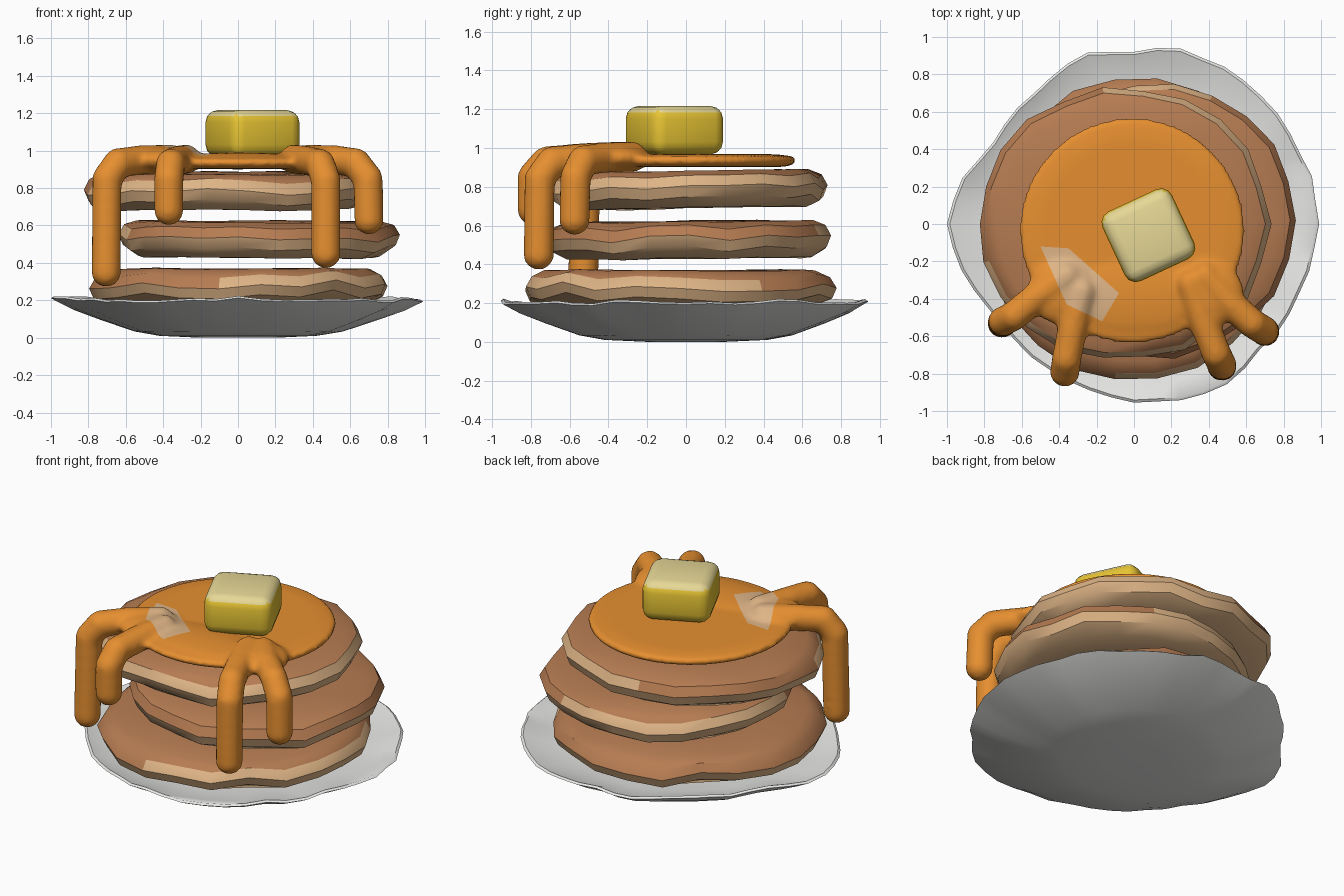
import bpy, bmesh, math, random
from mathutils import Vector, Matrix

random.seed(4)
if "Cube" in bpy.data.objects:
    bpy.data.objects.remove(bpy.data.objects["Cube"])


def material(name, rgb):
    lin = [((c / 255 + 0.055) / 1.055) ** 2.4 for c in rgb] + [1]
    m = bpy.data.materials.new(name)
    m.use_nodes = True
    m.diffuse_color = lin
    m.node_tree.nodes["Principled BSDF"].inputs["Base Color"].default_value = lin
    return m


WHITE = material("plate white", (231, 231, 229))
BROWN = material("griddled brown", (182, 124, 82))
TAN = material("batter tan", (222, 180, 134))
AMBER = material("syrup amber", (230, 143, 48))
YELLOW = material("butter yellow", (232, 197, 52))
CREAM = material("butter cream", (231, 216, 150))


def finish(bm, name, mats, angle=40):
    bmesh.ops.recalc_face_normals(bm, faces=bm.faces)
    mesh = bpy.data.meshes.new(name)
    bm.to_mesh(mesh)
    bm.free()
    for m in mats:
        mesh.materials.append(m)
    obj = bpy.data.objects.new(name, mesh)
    bpy.context.collection.objects.link(obj)
    bpy.ops.object.select_all(action="DESELECT")
    obj.select_set(True)
    bpy.context.view_layer.objects.active = obj
    bpy.ops.object.shade_smooth_by_angle(angle=math.radians(angle))
    return obj


def loft(bm, count, rings, place):
    """Stack closed rings, capping both ends; returns the bands of faces."""
    loops = [[bm.verts.new(place(ring, 2 * math.pi * i / count, i))
              for i in range(count)] for ring in rings]
    bands = []
    for a, b in zip(loops, loops[1:]):
        bands.append([bm.faces.new((a[i], a[(i + 1) % count], b[(i + 1) % count], b[i]))
                      for i in range(count)])
    bm.faces.new(loops[0])
    bands.append([bm.faces.new(loops[-1])])
    return bands


# Plate: shallow dish with a chipped, uneven rim
RIM = [.99, .985, .965, .965, .97, .97, .92, .95, .90, .88, .87, .95,
       1.0, .955, .90, .89, .90, .92, .955, .975, .99, .95, .96, .97]
N = len(RIM) * 2
rim_r, rim_z = [], []
for i in range(N):
    r = (RIM[i // 2] + RIM[(i + i % 2) // 2 % len(RIM)]) / 2
    rim_r.append(r + (random.uniform(-.012, .008) if i % 2 else 0))
    rim_z.append(random.uniform(-.018, .008))


def plate_point(ring, a, i):
    r, z, rough = ring
    radius = r * (1 + (rim_r[i] - 1) * rough)
    return (radius * math.cos(a), radius * math.sin(a), z + rim_z[i] * rough)


bm = bmesh.new()
loft(bm, N, [(.2, 0, 0), (.42, .01, 0), (.56, .035, .2), (.75, .1, .5), (.9, .155, .8),
             (1, .205, 1), (.985, .215, 1), (.88, .185, .7), (.7, .155, .3), (.3, .14, 0)],
     plate_point)
finish(bm, "plate", [WHITE], 50)


# Pancakes: flat rounded discs, browned tops and pale edges
def pancake(name, centre, rx, ry, half, tilt, brown_at, brown_span):
    count = 22
    wob = [random.uniform(-.02, .015) for _ in range(count)]
    lift = [random.uniform(-.025, .025) for _ in range(count)]

    def point(ring, a, i):
        s, h, edge = ring
        s += wob[i] * edge
        x, y = rx * s * math.cos(a), ry * s * math.sin(a)
        z = h * half + lift[i] * edge + tilt[0] * x + tilt[1] * y
        return Vector((x, y, z)) + Vector(centre)

    bm = bmesh.new()
    bands = loft(bm, count, [(.5, -1, 0), (.86, -1, .3), (.97, -.55, 1), (1, .05, 1),
                             (.96, .65, .8), (.87, 1, .2), (.5, 1, 0)], point)
    for k, band in enumerate(bands):
        for f in band:
            c = f.calc_center_median() - Vector(centre)
            away = abs((math.atan2(c.y, c.x) - brown_at + math.pi) % (2 * math.pi) - math.pi)
            browned = away < brown_span
            f.material_index = 0 if k >= 4 or (browned and k == 3) else 1
    finish(bm, name, [BROWN, TAN], 35)


pancake("bottom_pancake", (.01, -.035, .28), .80, .81, .09, (0, 0), 2.6, 1.9)
pancake("middle_pancake", (.11, .02, .525), .75, .74, .095, (-.005, .01), -.9, 2.0)
pancake("top_pancake", (-.055, 0, .785), .78, .73, .095, (0, .015), 2.6, .8)


# Syrup: a pool with four drips, fused into one smooth skin
bm = bmesh.new()
loft(bm, 48, [(.55, .903), (.59, .915), (.605, .935), (.59, .957), (.5, .968)],
     lambda ring, a, i: (ring[0] * math.cos(a) - .01,
                         ring[0] * math.sin(a) - .035, ring[1]))


def blob(centre, size):
    m = Matrix.Translation(centre) @ Matrix.Diagonal((*size, 1))
    bmesh.ops.create_icosphere(bm, subdivisions=3, radius=1, matrix=m)


DRIPS = [
    [(-.36, -.28, .955), (-.52, -.39, .95), (-.64, -.49, .935), (-.70, -.52, .85), (-.705, -.53, .35)],
    [(-.28, -.36, .955), (-.33, -.56, .945), (-.36, -.72, .93), (-.37, -.79, .85), (-.37, -.79, .68)],
    [(.30, -.32, .955), (.38, -.54, .945), (.44, -.69, .93), (.47, -.755, .84), (.47, -.76, .45)],
    [(.38, -.28, .955), (.52, -.43, .95), (.63, -.53, .935), (.695, -.57, .85), (.70, -.575, .63)],
]
for path in DRIPS:
    for a, b in zip(path, path[1:]):
        a, b = Vector(a), Vector(b)
        steps = math.ceil((b - a).length / .025)
        for s in range(steps + 1):
            blob(a.lerp(b, s / steps), (.08, .08, .08))
for x, y in ((-.38, -.36), (.40, -.37)):
    blob((x, y, .95), (.19, .18, .07))
blob((0, -.38, .945), (.42, .22, .045))

raw = finish(bm, "syrup_base", [AMBER])
remesh = raw.modifiers.new("fuse", "REMESH")
remesh.mode = "VOXEL"
remesh.voxel_size = .018
soften = raw.modifiers.new("soften", "SMOOTH")
soften.factor = .5
soften.iterations = 6
fused = raw.evaluated_get(bpy.context.evaluated_depsgraph_get())
bm = bmesh.new()
bm.from_mesh(fused.to_mesh())
fused.to_mesh_clear()
bpy.data.objects.remove(raw)

# Pale patch on the syrup, cut cleanly along its outline
PATCH = [(-.5, -.12), (-.35, -.13), (-.08, -.37), (-.17, -.52), (-.36, -.43)]
sides = []
for (ax, ay), (bx, by) in zip(PATCH, PATCH[1:] + PATCH[:1]):
    p, n = Vector((ax, ay, 0)), Vector((by - ay, ax - bx, 0)).normalized()
    sides.append((p, n))
    bmesh.ops.bisect_plane(bm, geom=bm.verts[:] + bm.edges[:] + bm.faces[:],
                           plane_co=p, plane_no=n, dist=1e-5)
for f in bm.faces:
    c = f.calc_center_median()
    inside = all((c - p).dot(n) < 0 for p, n in sides)
    if not inside:
        inside = all((c - p).dot(n) > 0 for p, n in sides)
    f.material_index = 1 if inside and f.normal.z > .3 else 0
finish(bm, "syrup", [AMBER, TAN], 60)

# Butter: rounded pat with a cream top
bm = bmesh.new()
turn = Matrix.Translation((.077, -.06, 1.092)) @ Matrix.Rotation(math.radians(25), 4, "Z")
bmesh.ops.create_cube(bm, size=1, matrix=turn @ Matrix.Diagonal((.41, .41, .25, 1)))
bmesh.ops.bevel(bm, geom=bm.edges[:], offset=.065, segments=3, profile=.5, affect="EDGES")
bm.normal_update()
for f in bm.faces:
    f.material_index = 1 if f.normal.z > .6 else 0
finish(bm, "butter", [YELLOW, CREAM], 50)
